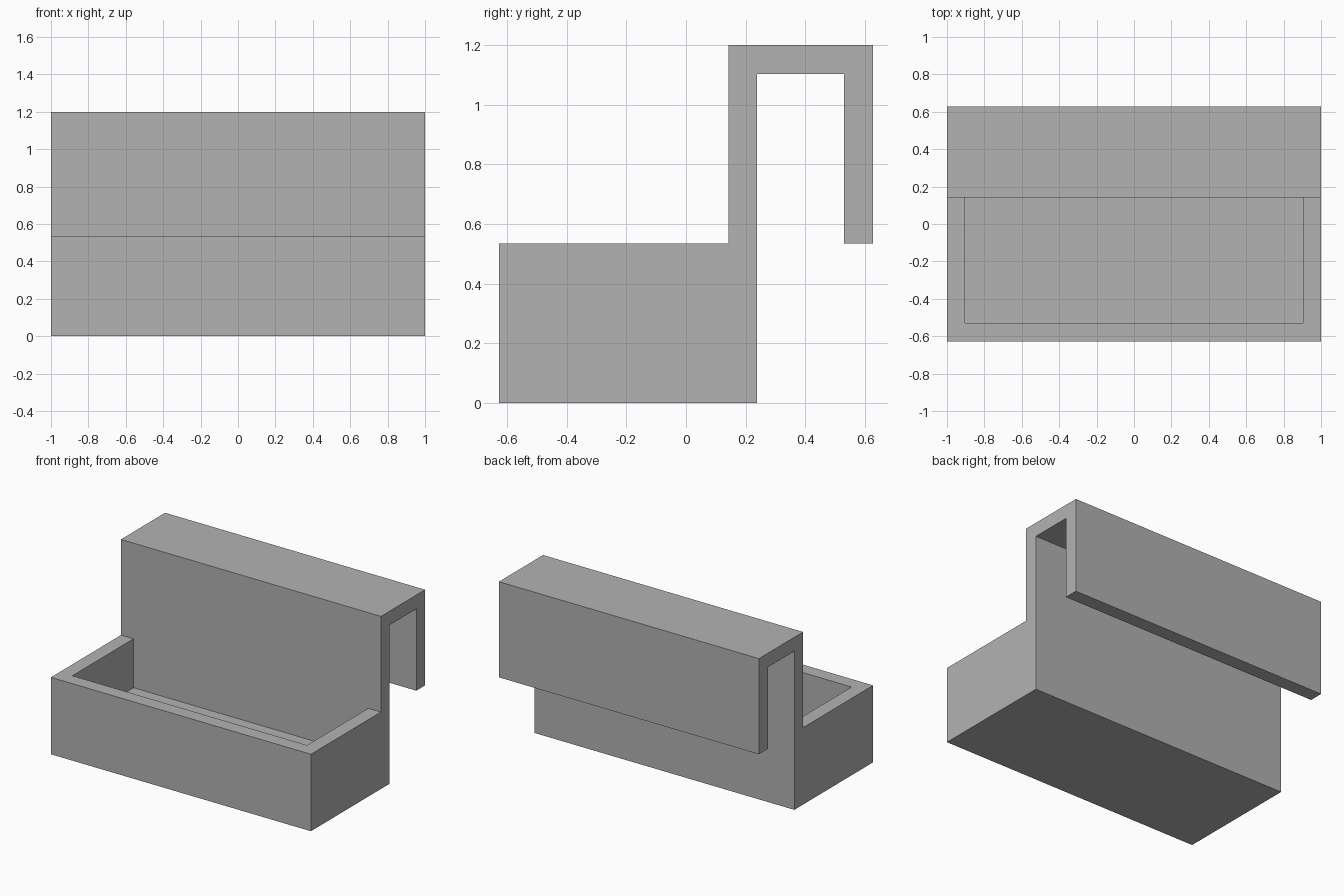
import bpy
import bmesh
import math

cube = bpy.data.objects.get("Cube")
if cube:
    bpy.data.objects.remove(cube, do_unlink=True)

# Main dimensions
HALF_W = 1.0
WALL = 0.097
FRONT, BACK = -0.627, 0.627
PANEL_FRONT, PANEL_BACK = 0.142, 0.238
RIM, TOP = 0.535, 1.2
FLOOR = 0.195

grey = bpy.data.materials.new("plain_grey")
grey.use_nodes = True
colour = (0.448, 0.448, 0.448, 1)
grey.diffuse_color = colour
grey.node_tree.nodes["Principled BSDF"].inputs["Base Color"].default_value = colour

# Side profile: tray, upright panel and hook
profile = [
    (FRONT, 0), (PANEL_BACK, 0), (PANEL_BACK, TOP - WALL),
    (BACK - WALL, TOP - WALL), (BACK - WALL, RIM), (BACK, RIM),
    (BACK, TOP), (PANEL_FRONT, TOP), (PANEL_FRONT, RIM), (FRONT, RIM),
]
bm = bmesh.new()
side = bm.faces.new([bm.verts.new((-HALF_W, y, z)) for y, z in profile])
ext = bmesh.ops.extrude_face_region(bm, geom=[side])
far = [v for v in ext["geom"] if isinstance(v, bmesh.types.BMVert)]
bmesh.ops.translate(bm, verts=far, vec=(2 * HALF_W, 0, 0))

# Cut the rim of the pocket into the tray top
cuts = [((-HALF_W + WALL, 0, 0), (1, 0, 0)),
        ((HALF_W - WALL, 0, 0), (1, 0, 0)),
        ((0, FRONT + WALL, 0), (0, 1, 0))]
for point, normal in cuts:
    bmesh.ops.bisect_plane(bm, geom=bm.verts[:] + bm.edges[:] + bm.faces[:],
                           plane_co=point, plane_no=normal)
bmesh.ops.recalc_face_normals(bm, faces=bm.faces[:])

# Sink the pocket floor
pocket = []
for f in bm.faces:
    c = f.calc_center_median()
    if (f.normal.z > 0.9 and abs(c.z - RIM) < 0.001
            and abs(c.x) < 0.5 and FRONT + WALL < c.y < PANEL_FRONT):
        pocket.append(f)
ext = bmesh.ops.extrude_face_region(bm, geom=pocket)
sunk = [v for v in ext["geom"] if isinstance(v, bmesh.types.BMVert)]
bmesh.ops.translate(bm, verts=sunk, vec=(0, 0, FLOOR - RIM))
bmesh.ops.delete(bm, geom=[f for f in pocket if f.is_valid], context="FACES_ONLY")

# Merge leftover flat splits
bmesh.ops.dissolve_limit(bm, angle_limit=math.radians(1),
                         verts=bm.verts[:], edges=bm.edges[:])
bmesh.ops.recalc_face_normals(bm, faces=bm.faces[:])

mesh = bpy.data.meshes.new("hanging_tray")
bm.to_mesh(mesh)
bm.free()
mesh.materials.append(grey)
tray = bpy.data.objects.new("hanging_tray", mesh)
bpy.context.collection.objects.link(tray)
